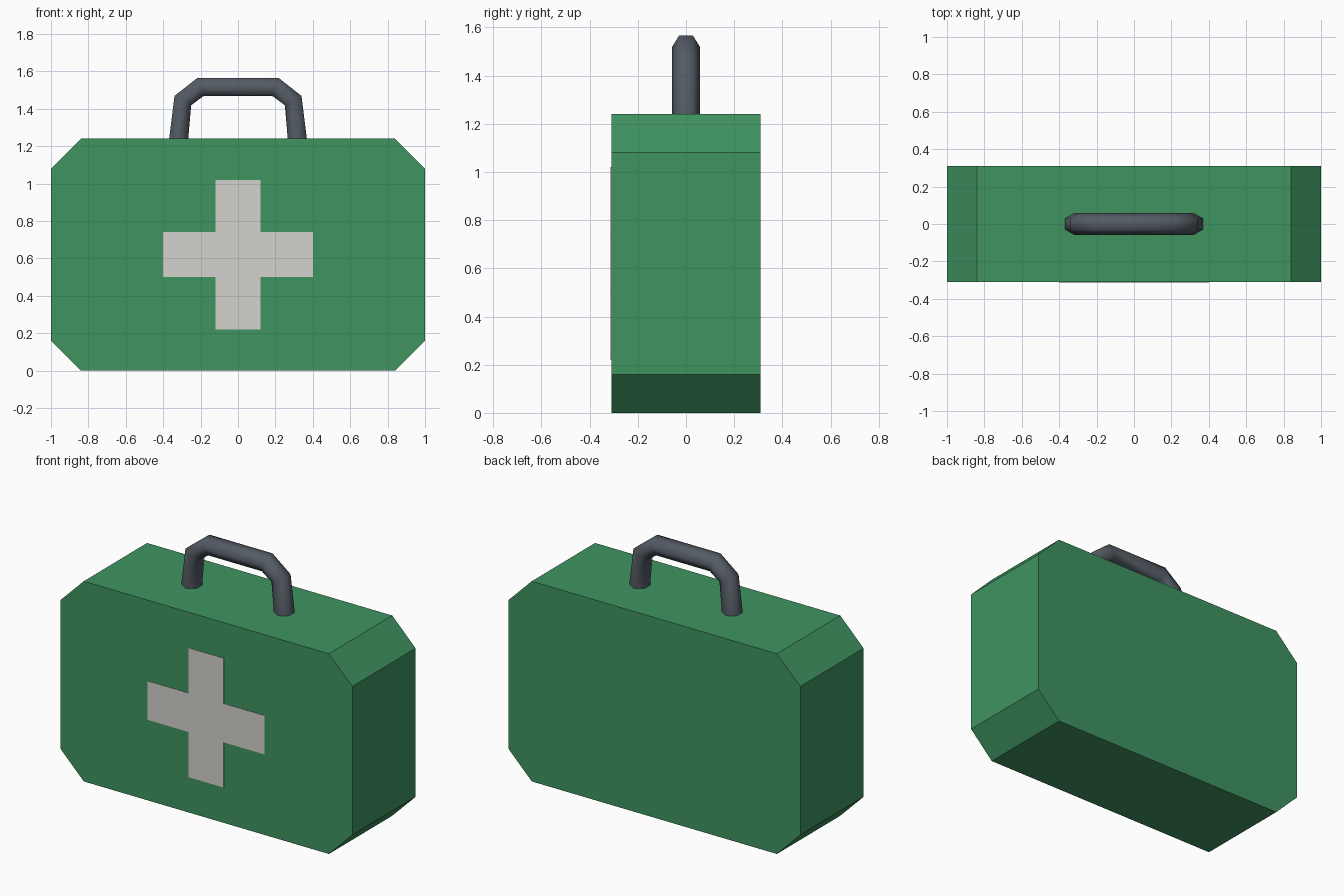
import bpy, bmesh, math
from mathutils import Vector

if "Cube" in bpy.data.objects:
    bpy.data.objects.remove(bpy.data.objects["Cube"])


def material(name, rgb):
    m = bpy.data.materials.new(name)
    m.diffuse_color = (*rgb, 1)
    m.use_nodes = True
    m.node_tree.nodes["Principled BSDF"].inputs["Base Color"].default_value = m.diffuse_color
    return m


def make_object(name, bm, mat):
    bmesh.ops.recalc_face_normals(bm, faces=bm.faces)
    me = bpy.data.meshes.new(name)
    bm.to_mesh(me)
    bm.free()
    me.materials.append(mat)
    ob = bpy.data.objects.new(name, me)
    bpy.context.collection.objects.link(ob)
    return ob


def extruded(name, outline, y0, y1, mat):
    """Extrude an x-z outline from y0 to y1."""
    bm = bmesh.new()
    face = bm.faces.new([bm.verts.new((x, y0, z)) for x, z in outline])
    new = bmesh.ops.extrude_face_region(bm, geom=[face])["geom"]
    verts = [v for v in new if isinstance(v, bmesh.types.BMVert)]
    bmesh.ops.translate(bm, verts=verts, vec=(0, y1 - y0, 0))
    return make_object(name, bm, mat)


green = material("case green", (0.05, 0.295, 0.118))
white = material("cross off white", (0.66, 0.645, 0.615))
grey = material("handle dark grey", (0.088, 0.105, 0.127))

# Case: box with four cut corners
W, H, C, D = 1.0, 1.24, 0.16, 0.31
case = [(-W + C, 0), (W - C, 0), (W, C), (W, H - C),
        (W - C, H), (-W + C, H), (-W, H - C), (-W, C)]
extruded("case", case, -D, D, green)

# Cross: thin plate on the front only
a, b, zc = 0.12, 0.40, 0.62
cross = [(-a, -b), (a, -b), (a, -a), (b, -a), (b, a), (a, a),
         (a, b), (-a, b), (-a, a), (-b, a), (-b, -a), (-a, -a)]
extruded("front_cross", [(x, z + zc) for x, z in cross], -D - 0.003, -D + 0.002, white)

# Handle: hexagonal tube swept along a mirrored path
half = [(-0.319, 1.22), (-0.295, 1.444), (-0.20, 1.517)]
path = [Vector((x, 0, z)) for x, z in half + [(-x, z) for x, z in reversed(half)]]
R, SIDES = 0.059, 6
bm = bmesh.new()
rings = []
for i, p in enumerate(path):
    t = Vector()
    if i > 0:
        t += (p - path[i - 1]).normalized()
    if i < len(path) - 1:
        t += (path[i + 1] - p).normalized()
    t.normalize()
    n = Vector((-t.z, 0, t.x))
    rings.append([bm.verts.new(p + R * (math.sin(k * math.tau / SIDES) * n
                                        + math.cos(k * math.tau / SIDES) * Vector((0, 1, 0))))
                  for k in range(SIDES)])
for r0, r1 in zip(rings, rings[1:]):
    for k in range(SIDES):
        j = (k + 1) % SIDES
        bm.faces.new((r0[k], r0[j], r1[j], r1[k])).smooth = True
bm.faces.new(rings[0])
bm.faces.new(rings[-1])
make_object("carry_handle", bm, grey)
